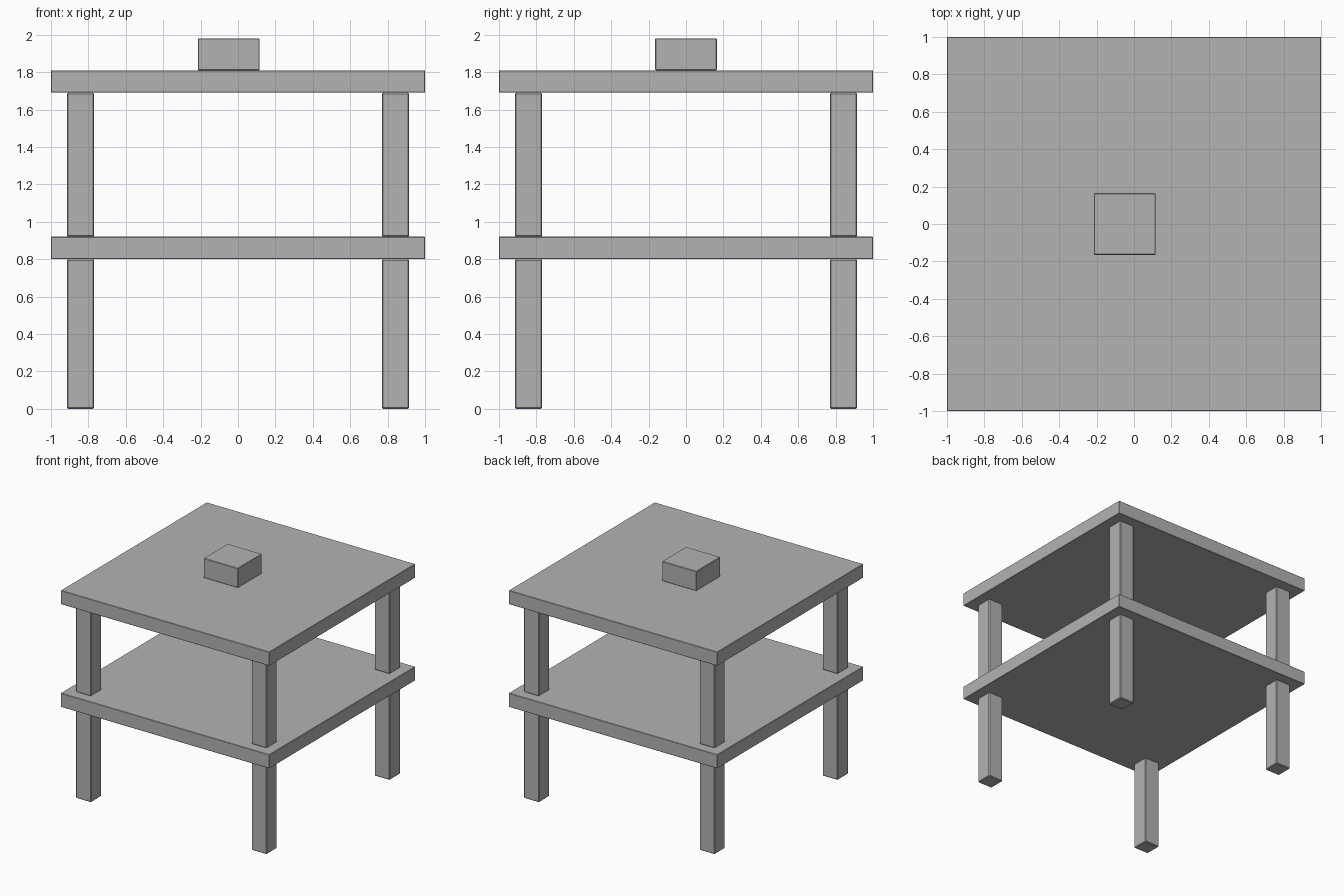
import bpy
from mathutils import Vector

if "Cube" in bpy.data.objects:
    bpy.data.objects.remove(bpy.data.objects["Cube"], do_unlink=True)

GREY = (0.45, 0.45, 0.45, 1)
grey = bpy.data.materials.new("plain grey")
grey.use_nodes = True
grey.diffuse_color = GREY
grey.node_tree.nodes["Principled BSDF"].inputs["Base Color"].default_value = GREY


def box(name, low, high, bevel):
    """Box between two corners with slightly softened edges."""
    low, high = Vector(low), Vector(high)
    bpy.ops.mesh.primitive_cube_add(size=1, location=(low + high) / 2)
    obj = bpy.context.object
    obj.name = name
    obj.scale = high - low
    bpy.ops.object.transform_apply(location=False, rotation=False, scale=True)
    mod = obj.modifiers.new("edge", "BEVEL")
    mod.width = bevel
    mod.segments = 1
    obj.data.materials.append(grey)
    return obj


# Square shelf and table top
box("lower_shelf", (-1, -1, 0.8), (1, 1, 0.92), 0.003)
box("table_top", (-1, -1, 1.69), (1, 1, 1.81), 0.003)

# Four legs below and four posts above the shelf
INNER, OUTER = 0.77, 0.915
for x, side in ((-1, "right"), (1, "left")):
    for y, end in ((-1, "front"), (1, "back")):
        for part, z0, z1 in (("lower_leg", 0, 0.8), ("upper_post", 0.92, 1.69)):
            xs = sorted((x * INNER, x * OUTER))
            ys = sorted((y * INNER, y * OUTER))
            box(f"{end}_{side}_{part}", (xs[0], ys[0], z0), (xs[1], ys[1], z1), 0.006)

# Small block resting on the top
box("top_block", (-0.215, -0.165, 1.81), (0.115, 0.165, 1.98), 0.004)
